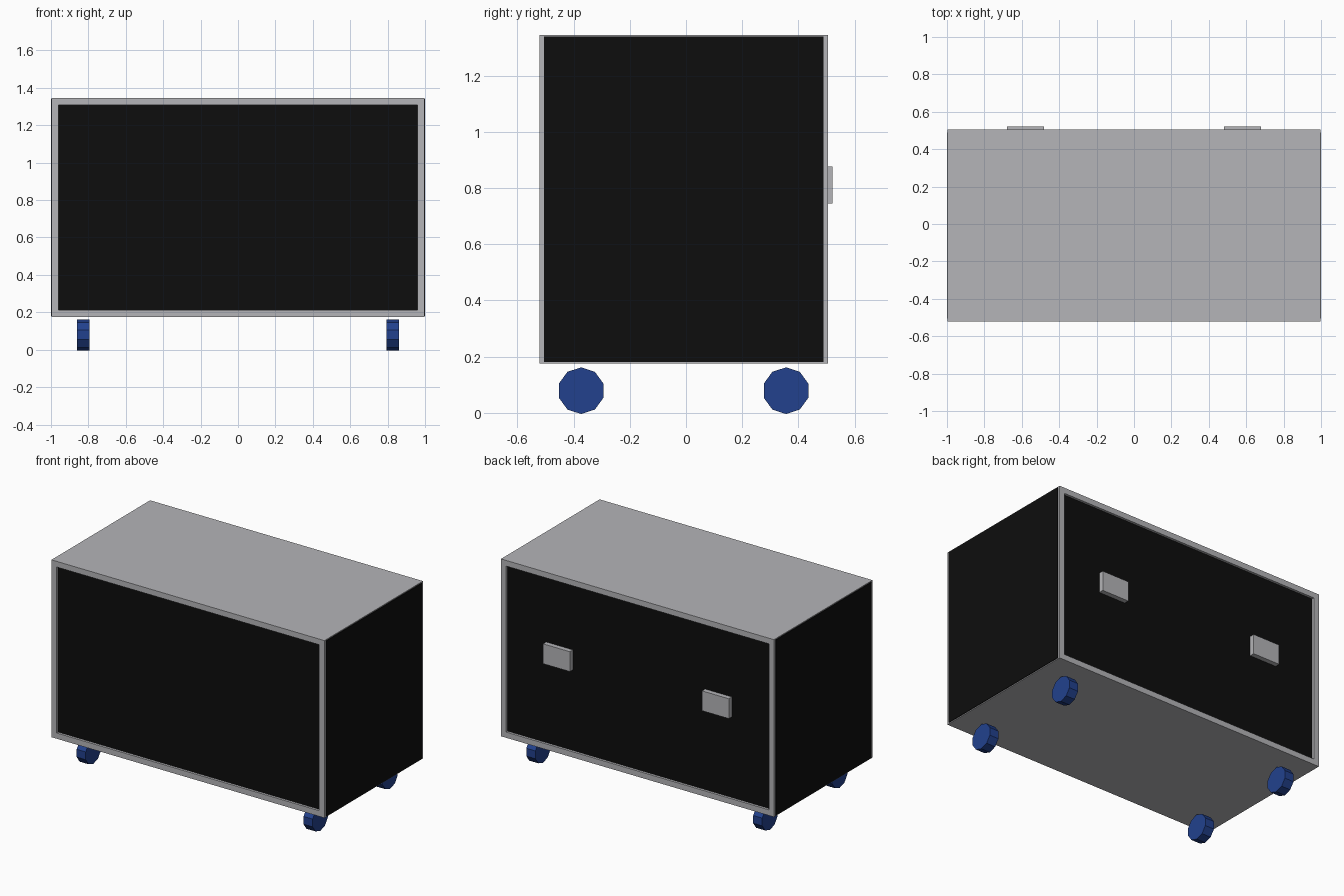
import bpy, bmesh
from math import radians
from mathutils import Matrix

if "Cube" in bpy.data.objects:
    bpy.data.objects.remove(bpy.data.objects["Cube"], do_unlink=True)


def material(name, rgb):
    m = bpy.data.materials.new(name)
    m.use_nodes = True
    m.diffuse_color = (*rgb, 1)
    m.node_tree.nodes["Principled BSDF"].inputs["Base Color"].default_value = (*rgb, 1)
    return m


GREY = material("metal grey", (0.46, 0.46, 0.48))
BLACK = material("panel black", (0.004, 0.004, 0.004))
BLUE = material("wheel blue", (0.016, 0.053, 0.27))


def finish(name, bm, *mats):
    mesh = bpy.data.meshes.new(name)
    bm.to_mesh(mesh)
    bm.free()
    for m in mats:
        mesh.materials.append(m)
    obj = bpy.data.objects.new(name, mesh)
    bpy.context.collection.objects.link(obj)
    return obj


def box_mesh(lo, hi):
    bm = bmesh.new()
    size = [b - a for a, b in zip(lo, hi)]
    mid = [(a + b) / 2 for a, b in zip(lo, hi)]
    bmesh.ops.create_cube(bm, size=1, matrix=Matrix.Translation(mid) @ Matrix.Diagonal((*size, 1)))
    return bm


FRONT, BACK, BOTTOM, TOP = -0.522, 0.506, 0.175, 1.345
RECESS = 0.016

# Case: grey shell with a recessed black panel in the front and back
bm = box_mesh((-0.996, FRONT, BOTTOM), (0.996, BACK, TOP))
bm.normal_update()
panels = [f for f in bm.faces if abs(f.normal.y) > 0.9]
bmesh.ops.inset_individual(bm, faces=panels, thickness=0.053, depth=0)
bmesh.ops.inset_individual(bm, faces=panels, thickness=0, depth=-RECESS)
for f in panels:
    f.material_index = 1
finish("case", bm, GREY, BLACK)

for side, label in ((1, "left"), (-1, "right")):
    # Thin black side panel
    x0, x1 = sorted((side * 0.993, side))
    finish(label + "_side_panel",
           box_mesh((x0, FRONT + RECESS, BOTTOM + 0.006), (x1, BACK - RECESS, TOP - 0.006)), BLACK)

    # Latch block on the back panel
    x0, x1 = sorted((side * 0.482, side * 0.678))
    finish(label + "_back_latch", box_mesh((x0, BACK - RECESS, 0.745), (x1, 0.522, 0.876)), GREY)

    # Ten-sided wheels under the case
    for y, end in ((-0.373, "front"), (0.356, "back")):
        bm = bmesh.new()
        place = (Matrix.Translation((side * 0.828, y, 0.079))
                 @ Matrix.Rotation(radians(90), 4, "Y") @ Matrix.Rotation(radians(90), 4, "Z"))
        bmesh.ops.create_cone(bm, cap_ends=True, segments=10, radius1=0.083, radius2=0.083,
                              depth=0.066, matrix=place)
        finish(f"{end}_{label}_wheel", bm, BLUE)
